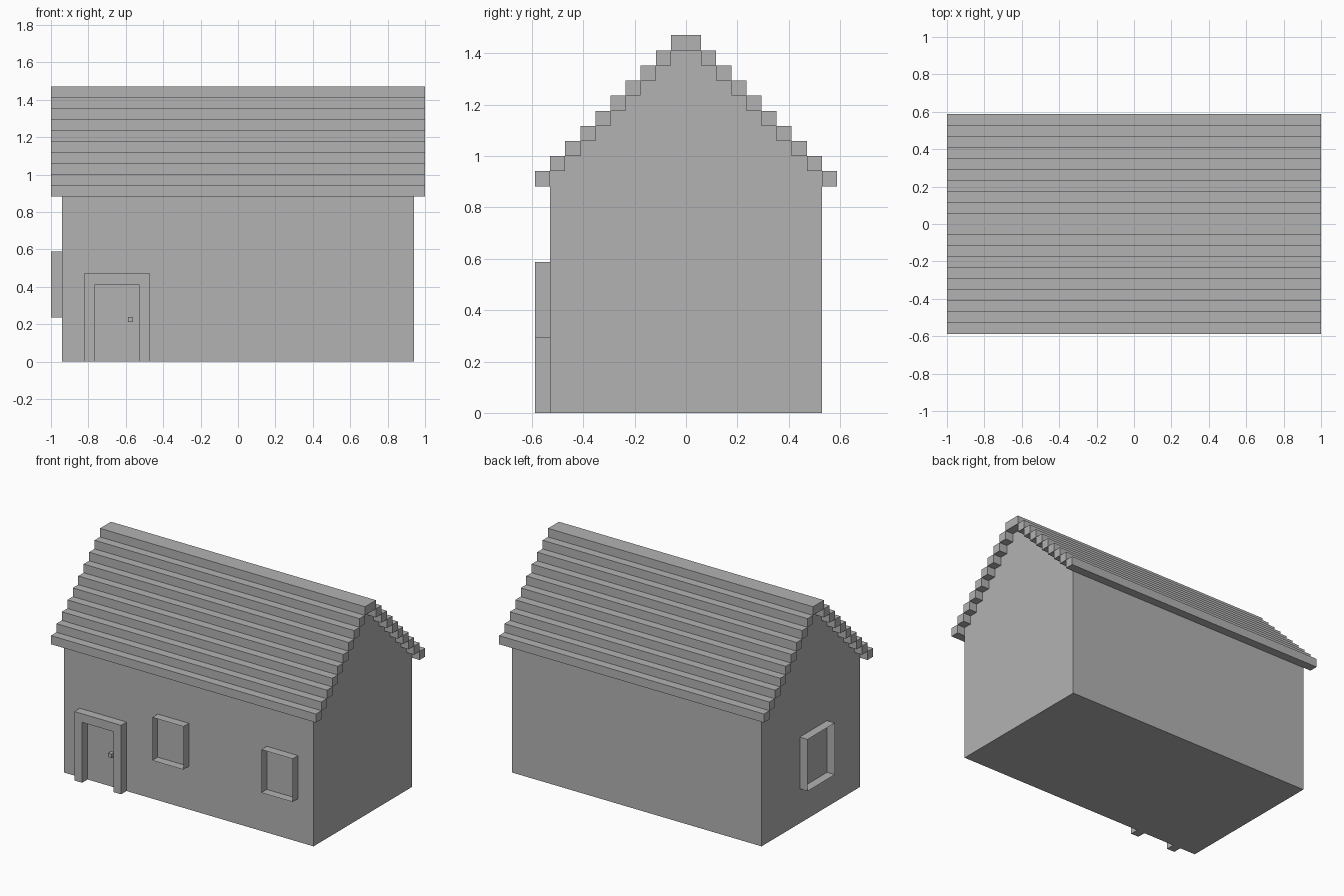
import bpy
import bmesh
from mathutils import Vector

U = 1 / 17  # one building block

cube = bpy.data.objects.get("Cube")
if cube:
    bpy.data.objects.remove(cube, do_unlink=True)

stone = bpy.data.materials.new("light_grey")
stone.use_nodes = True
grey = (0.45, 0.45, 0.45, 1)
stone.diffuse_color = grey
stone.node_tree.nodes["Principled BSDF"].inputs["Base Color"].default_value = grey


def finish(name, bm):
    """Scale block units to scene units and make an object."""
    bmesh.ops.scale(bm, vec=(U, U, U), verts=bm.verts)
    bmesh.ops.recalc_face_normals(bm, faces=bm.faces)
    mesh = bpy.data.meshes.new(name)
    bm.to_mesh(mesh)
    bm.free()
    mesh.materials.append(stone)
    obj = bpy.data.objects.new(name, mesh)
    bpy.context.collection.objects.link(obj)
    return obj


def prism(name, outline, depth, ring=False):
    """Extrude an outline along depth; ring hollows it to a one-block frame."""
    bm = bmesh.new()
    face = bm.faces.new([bm.verts.new(p) for p in outline])
    if ring:
        bmesh.ops.inset_individual(bm, faces=[face], thickness=1, use_even_offset=True)
        bmesh.ops.delete(bm, geom=[face], context='FACES_ONLY')
    out = bmesh.ops.extrude_face_region(bm, geom=bm.faces[:], use_keep_orig=True)
    moved = [v for v in out["geom"] if isinstance(v, bmesh.types.BMVert)]
    bmesh.ops.translate(bm, vec=Vector(depth), verts=moved)
    return finish(name, bm)


def box(name, x0, x1, y0, y1, z0, z1):
    corners = [(x0, y0, z0), (x1, y0, z0), (x1, y1, z0), (x0, y1, z0)]
    return prism(name, corners, (0, 0, z1 - z0))


# Walls with stepped gables
half = [(9, 0)]
for i in range(9):
    half += [(9 - i, 16 + i), (8 - i, 16 + i)]
half[-1] = (1, 24)
half = half[:-1]
profile = half + [(-y, z) for y, z in reversed(half)]
prism("walls", [(-16, y, z) for y, z in profile], (32, 0, 0))

# Roof courses on both slopes, and the ridge
for side, label in ((-1, "front"), (1, "back")):
    for i in range(9):
        ys = sorted((side * (9 - i), side * (10 - i)))
        box(f"{label}_roof_course_{i + 1}", -17, 17, *ys, 15 + i, 16 + i)
box("roof_ridge", -17, 17, -1, 1, 24, 25)

# Front window frames
for name, x in (("middle_window_frame", -4), ("left_window_frame", 10)):
    outline = [(x, -9, 5), (x + 4, -9, 5), (x + 4, -9, 10), (x, -9, 10)]
    prism(name, outline, (0, -1, 0), ring=True)

# Side window frame
prism("side_window_frame", [(-16, -3, 4), (-16, 2, 4), (-16, 2, 10), (-16, -3, 10)],
      (-1, 0, 0), ring=True)

# Door surround and knob
arch = [(-14, 0), (-14, 8), (-8, 8), (-8, 0), (-9, 0), (-9, 7), (-13, 7), (-13, 0)]
prism("door_frame", [(x, -9, z) for x, z in arch], (0, -1, 0))
box("door_knob", -10, -9.55, -9.5, -9, 3.6, 4.05)
